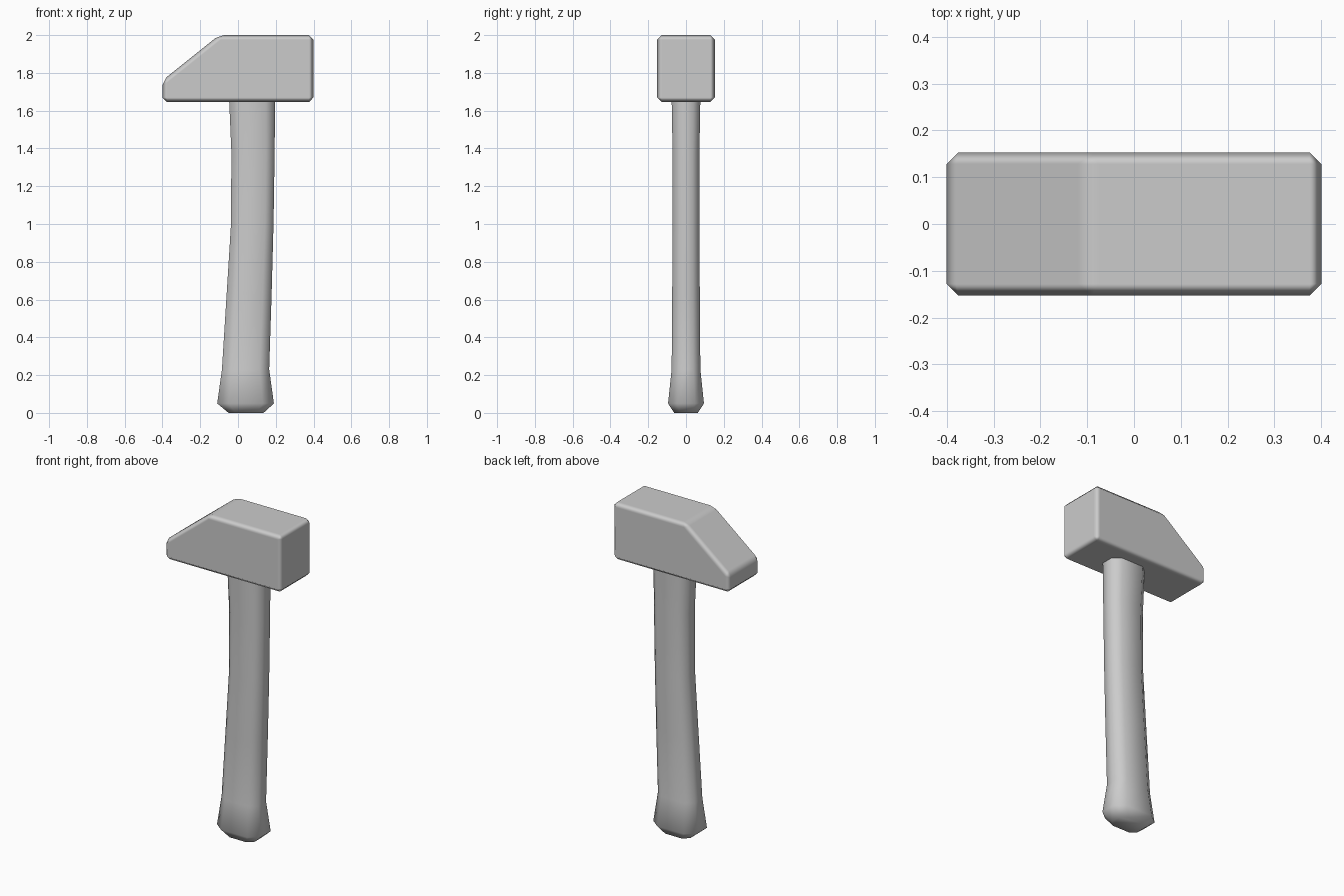
import bpy
import bmesh
import math

cube = bpy.data.objects.get("Cube")
if cube:
    bpy.data.objects.remove(cube, do_unlink=True)

# Plain grey shared by both parts
grey = bpy.data.materials.new("plain_grey")
grey.use_nodes = True
colour = (0.6, 0.6, 0.6, 1)
grey.diffuse_color = colour
grey.node_tree.nodes["Principled BSDF"].inputs["Base Color"].default_value = colour


def loft(name, rings):
    """Skin a list of equal-length closed rings and cap both ends."""
    bm = bmesh.new()
    loops = [[bm.verts.new(p) for p in ring] for ring in rings]
    n = len(loops[0])
    for a, b in zip(loops, loops[1:]):
        for i in range(n):
            j = (i + 1) % n
            bm.faces.new((a[i], a[j], b[j], b[i]))
    bm.faces.new(loops[0][::-1])
    bm.faces.new(loops[-1])
    bmesh.ops.recalc_face_normals(bm, faces=bm.faces)
    mesh = bpy.data.meshes.new(name)
    bm.to_mesh(mesh)
    bm.free()
    mesh.materials.append(grey)
    obj = bpy.data.objects.new(name, mesh)
    bpy.context.collection.objects.link(obj)
    return obj


def smooth(obj, angle):
    bpy.ops.object.select_all(action="DESELECT")
    obj.select_set(True)
    bpy.context.view_layer.objects.active = obj
    bpy.ops.object.shade_smooth_by_angle(angle=math.radians(angle))


# Head: wedge-nosed block with chamfered edges
profile = [(-0.4, 1.645), (0.4, 1.645), (0.4, 2.0), (-0.1, 2.0), (-0.4, 1.76)]
head = loft("hammer_head", [[(x, y, z) for x, z in profile] for y in (-0.153, 0.153)])
smooth(head, 180)
bevel = head.modifiers.new("chamfer", "BEVEL")
bevel.width = 0.025
bevel.segments = 1
bevel.limit_method = "ANGLE"
bevel.angle_limit = math.radians(20)
bevel.harden_normals = True

# Handle: curved eight-sided grip, each row is height, low x, high x, half depth
sections = [
    (0.0, -0.05, 0.135, 0.062),
    (0.05, -0.11, 0.19, 0.095),
    (0.23, -0.085, 0.165, 0.076),
    (0.63, -0.06, 0.178, 0.073),
    (1.0, -0.037, 0.188, 0.071),
    (1.38, -0.035, 0.194, 0.071),
    (1.66, -0.047, 0.196, 0.076),
]
octagon = [(1, 0.5), (0.6, 1), (-0.6, 1), (-1, 0.5),
           (-1, -0.5), (-0.6, -1), (0.6, -1), (1, -0.5)]
handle = loft("handle", [
    [((lo + hi) / 2 + u * (hi - lo) / 2, v * depth, z) for u, v in octagon]
    for z, lo, hi, depth in sections
])
smooth(handle, 65)
